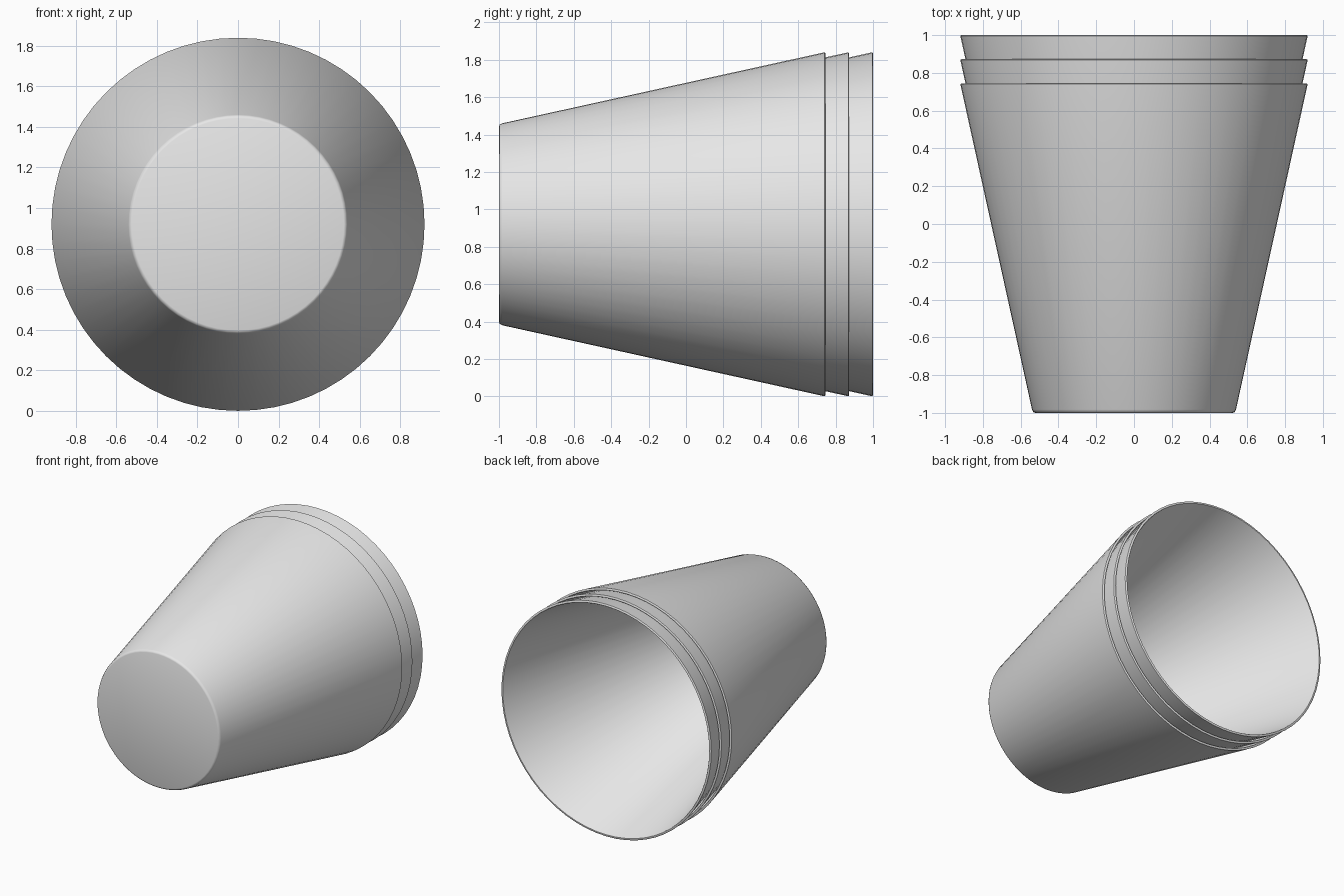
import bpy
import math
from mathutils import Matrix

cube = bpy.data.objects.get("Cube")
if cube:
    bpy.data.objects.remove(cube, do_unlink=True)

plastic = bpy.data.materials.new("light grey plastic")
plastic.use_nodes = True
plastic.diffuse_color = (0.8, 0.8, 0.8, 1)
plastic.node_tree.nodes["Principled BSDF"].inputs["Base Color"].default_value = (0.8, 0.8, 0.8, 1)

SIDES = 64
LENGTH, STEP = 1.745, 0.1275
BASE_R, RIM_R, WALL = 0.54, 0.92, 0.02

# Half section of one cup: (radius, height), outer base to inner floor
PROFILE = [
    (BASE_R - 0.018, 0), (BASE_R - 0.007, 0.004), (BASE_R, 0.018),
    (RIM_R - 0.002, LENGTH - 0.011), (RIM_R - 0.001, LENGTH - 0.004), (RIM_R - 0.006, LENGTH),
    (RIM_R - WALL + 0.004, LENGTH), (RIM_R - WALL, LENGTH - 0.005),
    (BASE_R - WALL + 0.004, WALL + 0.015), (BASE_R - WALL - 0.012, WALL),
]


def make_cup(name, y):
    """Spin the profile about the z axis, then lay the cup with its base towards -y."""
    verts = []
    for r, h in PROFILE:
        for i in range(SIDES):
            a = math.tau * i / SIDES
            verts.append((r * math.cos(a), r * math.sin(a), h))
    faces = [tuple(reversed(range(SIDES)))]
    for ring in range(len(PROFILE) - 1):
        for i in range(SIDES):
            j = (i + 1) % SIDES
            low, high = ring * SIDES, (ring + 1) * SIDES
            faces.append((low + i, low + j, high + j, high + i))
    last = (len(PROFILE) - 1) * SIDES
    faces.append(tuple(range(last, last + SIDES)))

    mesh = bpy.data.meshes.new(name)
    mesh.from_pydata(verts, [], faces)
    mesh.transform(Matrix.Rotation(-math.pi / 2, 4, "X"))
    mesh.materials.append(plastic)
    cup = bpy.data.objects.new(name, mesh)
    cup.location = (0, y, RIM_R)
    bpy.context.collection.objects.link(cup)
    bpy.ops.object.select_all(action="DESELECT")
    cup.select_set(True)
    bpy.context.view_layer.objects.active = cup
    bpy.ops.object.shade_smooth_by_angle(angle=math.radians(50))


# Three identical cups nested along y
for k, name in enumerate(["outer_cup", "middle_cup", "inner_cup"]):
    make_cup(name, -1 + k * STEP)
